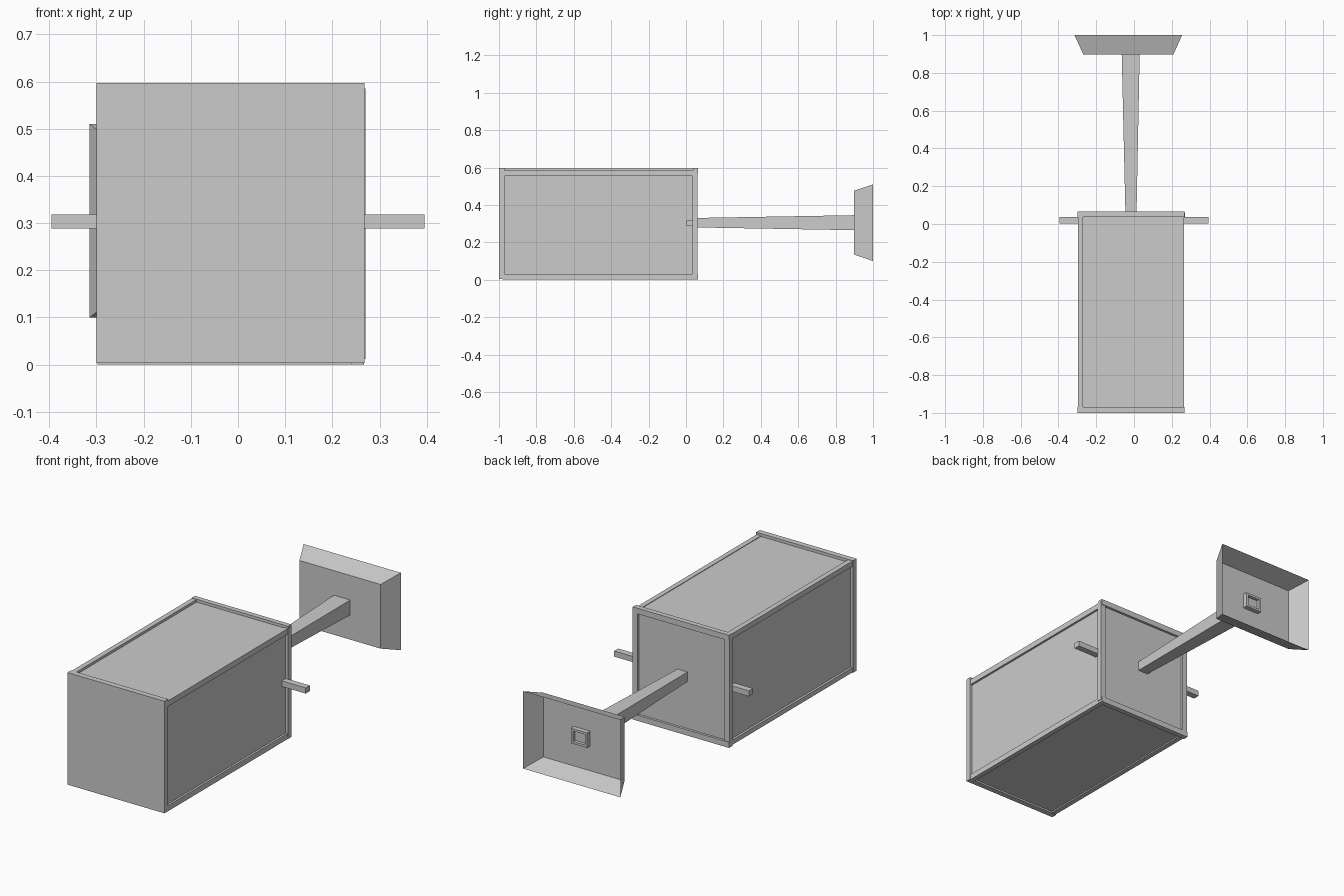
import bpy
import bmesh

default = bpy.data.objects.get("Cube")
if default:
    bpy.data.objects.remove(default, do_unlink=True)

# One plain grey for every part
grey = bpy.data.materials.new("plain grey")
grey.use_nodes = True
COLOUR = (0.6, 0.6, 0.6, 1)
grey.diffuse_color = COLOUR
grey.node_tree.nodes["Principled BSDF"].inputs["Base Color"].default_value = COLOUR


def finish(name, bm):
    mesh = bpy.data.meshes.new(name)
    bm.to_mesh(mesh)
    bm.free()
    mesh.materials.append(grey)
    obj = bpy.data.objects.new(name, mesh)
    bpy.context.collection.objects.link(obj)
    return obj


def ring(bm, y, x0, x1, z0, z1):
    return [bm.verts.new(p) for p in
            ((x0, y, z0), (x1, y, z0), (x1, y, z1), (x0, y, z1))]


def loft(name, sections, cap_end=True):
    """Rectangular tube through sections (y, x0, x1, z0, z1)."""
    bm = bmesh.new()
    rings = [ring(bm, *s) for s in sections]
    bm.faces.new(rings[0])
    for a, b in zip(rings, rings[1:]):
        for i in range(4):
            j = (i + 1) % 4
            bm.faces.new((a[i], b[i], b[j], a[j]))
    if cap_end:
        bm.faces.new(rings[-1][::-1])
    bmesh.ops.recalc_face_normals(bm, faces=bm.faces)
    return finish(name, bm)


def box(name, x0, x1, y0, y1, z0, z1):
    return loft(name, [(y0, x0, x1, z0, z1), (y1, x0, x1, z0, z1)])


# Main body with slightly recessed panels
LEFT, RIGHT, FRONT, BACK, TOP = 0.27, -0.30, -1.0, 0.065, 0.597
W = 0.03
box("body_panels", RIGHT + 0.015, LEFT - 0.015, -0.99, 0.052, 0.012, TOP - 0.015)
box("front_plate", RIGHT, LEFT - 0.002, FRONT, FRONT + W, 0.003, TOP)

# Long edge rails
box("upper_right_rail", RIGHT + 0.003, RIGHT + W, -0.98, 0.05, TOP - W, TOP - 0.002)
box("lower_right_rail", RIGHT + 0.003, RIGHT + W, -0.98, 0.05, 0.005, W)
box("upper_left_rail", LEFT - W, LEFT - 0.004, -0.98, 0.05, 0.555, 0.585)
box("lower_left_rail", LEFT - W, LEFT - 0.004, -0.98, 0.05, 0, W)

# Rear frame
for name, z in (("rear_bottom_rail", 0.0), ("rear_top_rail", TOP - W)):
    box(name, RIGHT + 0.002, LEFT - 0.003, 0.038, BACK, z, z + W)
for name, x in (("rear_right_post", RIGHT + 0.002), ("rear_left_post", LEFT - W)):
    box(name, x, x + W, 0.035, BACK - 0.003, 0.012, TOP - 0.012)

# Side pegs
box("right_peg", -0.395, RIGHT + 0.02, 0.003, 0.037, 0.288, 0.318)
box("left_peg", LEFT - 0.02, 0.395, 0.003, 0.037, 0.288, 0.318)

# Flared boom, with a small recess in its end inside the dish
loft("boom", [(0.04, -0.045, 0.013, 0.28, 0.33),
              (0.9, -0.065, 0.03, 0.265, 0.345),
              (0.922, -0.065, 0.03, 0.265, 0.345),
              (0.922, -0.052, 0.017, 0.277, 0.333),
              (0.905, -0.052, 0.017, 0.277, 0.333)])

# Open rectangular dish
loft("dish", [(0.897, -0.268, 0.208, 0.135, 0.475),
              (1.0, -0.315, 0.255, 0.1, 0.51)], cap_end=False)
